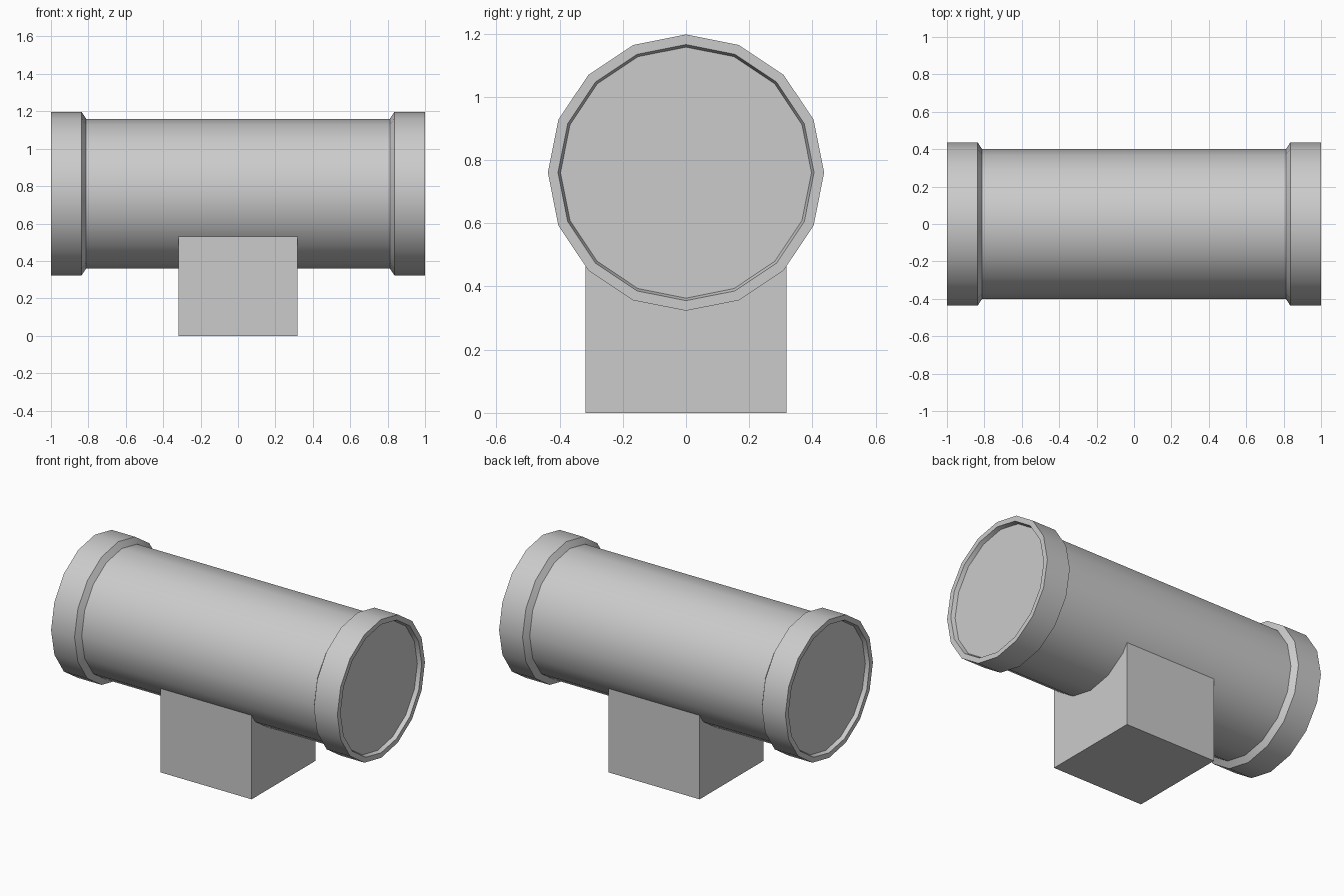
import bpy, bmesh, math

if "Cube" in bpy.data.objects:
    bpy.data.objects.remove(bpy.data.objects["Cube"])

SIDES, AXIS_Z = 16, 0.76


def finish(name, bm):
    bmesh.ops.recalc_face_normals(bm, faces=bm.faces)
    mesh = bpy.data.meshes.new(name)
    bm.to_mesh(mesh)
    bm.free()
    obj = bpy.data.objects.new(name, mesh)
    bpy.context.collection.objects.link(obj)
    return obj


def lathe_x(name, profile):
    """Closed 16-sided solid around the x axis from (x, radius) points."""
    bm = bmesh.new()
    rings = []
    for x, r in profile:
        angles = [2 * math.pi * i / SIDES for i in range(SIDES)]
        rings.append([bm.verts.new((x, r * math.cos(a), AXIS_Z + r * math.sin(a)))
                      for a in angles])
    for a, b in zip(rings, rings[1:]):
        for i in range(SIDES):
            j = (i + 1) % SIDES
            bm.faces.new((a[i], a[j], b[j], b[i]))
    bm.faces.new(rings[0])
    bm.faces.new(rings[-1])
    return finish(name, bm)


# Barrel with chamfered end collars and shallow recessed caps
half = [(0.812, 0.40), (0.836, 0.437), (1.0, 0.437), (1.0, 0.405), (0.975, 0.397)]
barrel = lathe_x("barrel", [(-x, r) for x, r in reversed(half)] + half)
bpy.context.view_layer.objects.active = barrel
barrel.select_set(True)
bpy.ops.object.shade_smooth_by_angle(angle=math.radians(30))

# Support block, its top buried in the barrel
bm = bmesh.new()
bmesh.ops.create_cube(bm, size=1)
for v in bm.verts:
    v.co = (v.co.x * 0.636, v.co.y * 0.636, (v.co.z + 0.5) * 0.58)
finish("support_block", bm)
